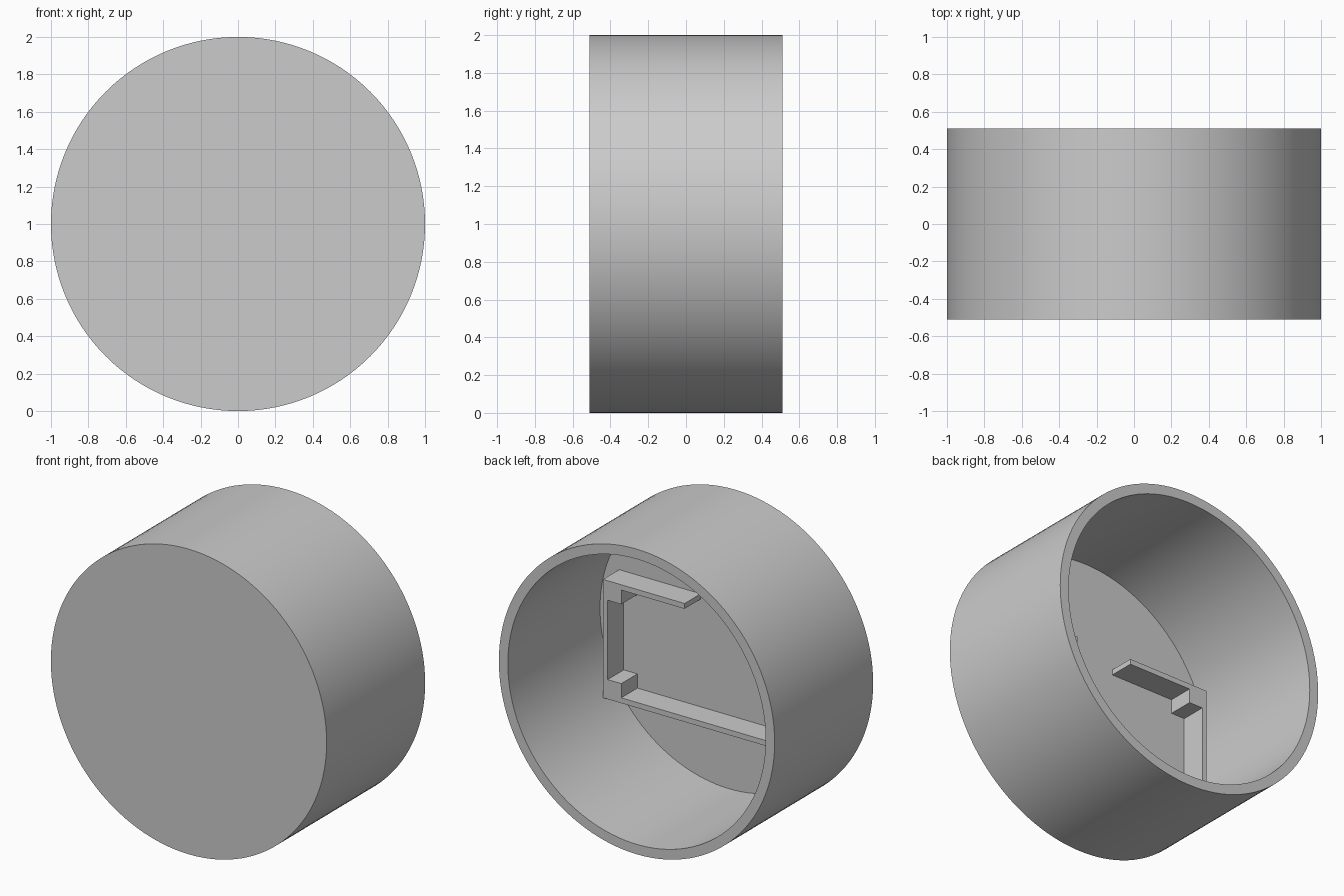
import bpy, bmesh, math
from mathutils import Vector

cube = bpy.data.objects.get("Cube")
if cube:
    bpy.data.objects.remove(cube, do_unlink=True)

RADIUS, INNER, HALF_DEPTH = 1.0, 0.935, 0.51
FLOOR, RIB_TOP = -0.445, -0.278
CENTRE = Vector((0, 0, RADIUS))

grey = bpy.data.materials.new("plain grey")
grey.use_nodes = True
colour = (0.6, 0.6, 0.6, 1)
grey.diffuse_color = colour
grey.node_tree.nodes["Principled BSDF"].inputs["Base Color"].default_value = colour


def finish(bm, name):
    bmesh.ops.recalc_face_normals(bm, faces=bm.faces)
    mesh = bpy.data.meshes.new(name)
    bm.to_mesh(mesh)
    bm.free()
    mesh.materials.append(grey)
    obj = bpy.data.objects.new(name, mesh)
    obj.location = CENTRE
    bpy.context.collection.objects.link(obj)
    return obj


# Round cup, open at the back: wall section turned about the y axis
bm = bmesh.new()
section = [(0, -HALF_DEPTH), (RADIUS, -HALF_DEPTH), (RADIUS, HALF_DEPTH),
           (INNER, HALF_DEPTH), (INNER, FLOOR), (0, FLOOR)]
verts = [bm.verts.new((r, y, 0)) for r, y in section]
edges = [bm.edges.new(pair) for pair in zip(verts, verts[1:])]
bmesh.ops.spin(bm, geom=verts + edges, cent=(0, 0, 0), axis=(0, 1, 0),
               angle=math.tau, steps=128, use_duplicate=False)
bmesh.ops.remove_doubles(bm, verts=bm.verts, dist=0.0005)
cup = finish(bm, "round_cup")
bpy.ops.object.select_all(action="DESELECT")
cup.select_set(True)
bpy.context.view_layer.objects.active = cup
bpy.ops.object.shade_smooth_by_angle(angle=math.radians(30))

# Inner rib frame with thick corners and a gap at the top: half outline, mirrored
bm = bmesh.new()
outline = [(0, -0.488), (0.796, -0.488), (0.796, 0.288), (0.205, 0.288),
           (0.205, 0.253), (0.664, 0.253), (0.664, 0.16), (0.763, 0.16),
           (0.763, -0.36), (0.664, -0.36), (0.664, -0.453), (0, -0.453)]
face = bm.faces.new([bm.verts.new((x, FLOOR - 0.01, z)) for x, z in outline])
result = bmesh.ops.extrude_face_region(bm, geom=[face], use_keep_orig=True)
raised = [g for g in result["geom"] if isinstance(g, bmesh.types.BMVert)]
bmesh.ops.translate(bm, verts=raised, vec=(0, RIB_TOP - FLOOR + 0.01, 0))
seam = [f for f in bm.faces if all(abs(v.co.x) < 1e-5 for v in f.verts)]
bmesh.ops.delete(bm, geom=seam, context="FACES_ONLY")
frame = finish(bm, "inner_rib_frame")
mirror = frame.modifiers.new("Mirror", "MIRROR")
mirror.use_clip = True
